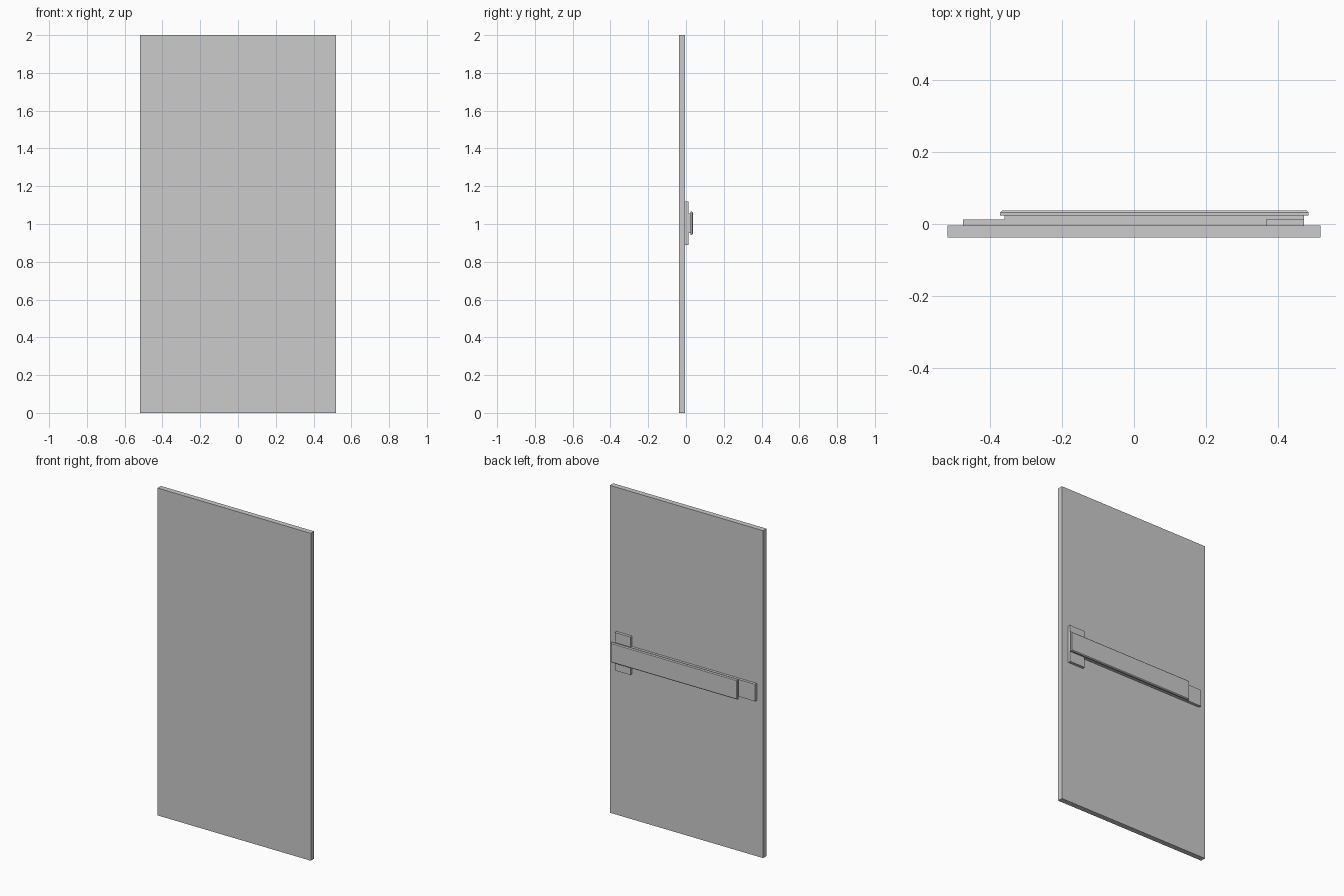
import bpy, bmesh

if "Cube" in bpy.data.objects:
    bpy.data.objects.remove(bpy.data.objects["Cube"])


def prism(name, profile, axis, lo, hi):
    """Extrude a flat profile along z (profile = x,y) or y (profile = x,z)."""
    bm = bmesh.new()
    pts = [(a, b, lo) if axis == 'z' else (a, lo, b) for a, b in profile]
    face = bm.faces.new([bm.verts.new(p) for p in pts])
    ext = bmesh.ops.extrude_face_region(bm, geom=[face])
    verts = [v for v in ext['geom'] if isinstance(v, bmesh.types.BMVert)]
    d = hi - lo
    bmesh.ops.translate(bm, verts=verts, vec=(0, 0, d) if axis == 'z' else (0, d, 0))
    bmesh.ops.recalc_face_normals(bm, faces=bm.faces)
    mesh = bpy.data.meshes.new(name)
    bm.to_mesh(mesh)
    bm.free()
    ob = bpy.data.objects.new(name, mesh)
    bpy.context.collection.objects.link(ob)
    return ob


def box(name, x, y, z):
    rect = [(x[0], z[0]), (x[1], z[0]), (x[1], z[1]), (x[0], z[1])]
    return prism(name, rect, 'y', y[0], y[1])


# Door leaf
box("door_panel", (-0.518, 0.518), (-0.0375, -0.0048), (0, 2))

# Upright plate behind the latch end of the bar
box("latch_plate", (0.367, 0.473), (-0.0048, 0.012), (0.888, 1.12))

# Stepped rail: thin tail at the hinge side, thicker under the push bar
rail = [(-0.475, -0.0048), (0.473, -0.0048), (0.473, 0.0235),
        (-0.36, 0.0235), (-0.36, 0.012), (-0.475, 0.012)]
prism("push_bar_rail", rail, 'z', 0.952, 1.056)

# Push bar with a chamfered outer face
bar = box("push_bar", (-0.372, 0.485), (0.0235, 0.0375), (0.943, 1.065))
bm = bmesh.new()
bm.from_mesh(bar.data)
outer = [e for e in bm.edges if all(v.co.y > 0.03 for v in e.verts)]
bmesh.ops.bevel(bm, geom=outer, offset=0.005, segments=1, affect='EDGES')
bm.to_mesh(bar.data)
bm.free()
